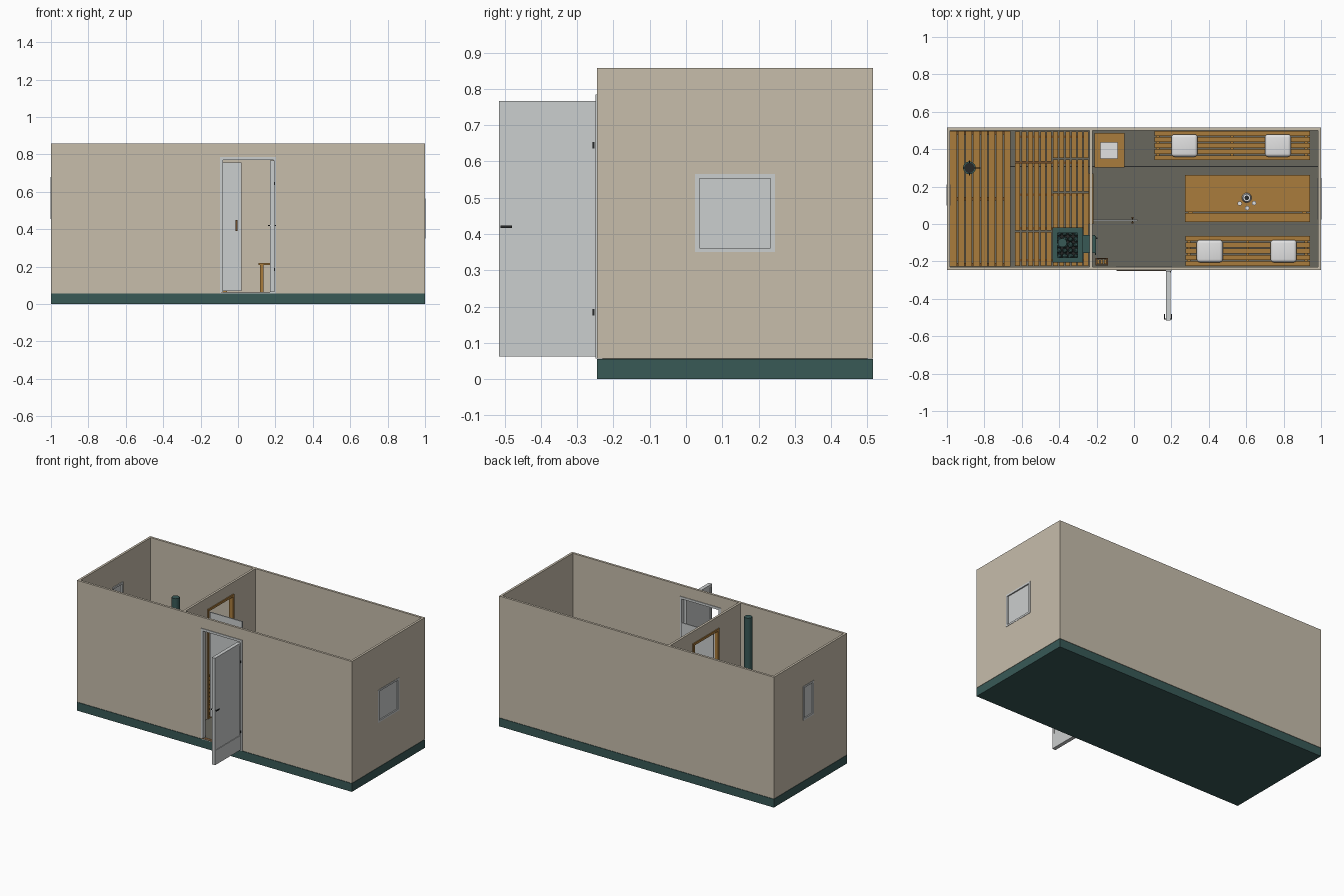
import bpy, bmesh, math, random
from mathutils import Matrix, Vector

if "Cube" in bpy.data.objects:
    bpy.data.objects.remove(bpy.data.objects["Cube"])

random.seed(4)


def mat(name, r, g, b):
    m = bpy.data.materials.new(name)
    m.diffuse_color = (r, g, b, 1)
    m.use_nodes = True
    m.node_tree.nodes["Principled BSDF"].inputs["Base Color"].default_value = m.diffuse_color
    return m


BEIGE = mat("beige wall", .57, .51, .41)
TEAL = mat("dark teal", .04, .10, .094)
WOOD = mat("warm wood", .40, .20, .045)
DARKWOOD = mat("dark wood", .16, .075, .025)
WHITE = mat("light grey paint", .60, .62, .62)
CUSHION = mat("white fabric", .76, .76, .76)
FLOOR = mat("grey floor", .14, .135, .11)
BLACK = mat("black metal", .02, .022, .022)


def finish(name, bm, material, smooth=False):
    bmesh.ops.recalc_face_normals(bm, faces=bm.faces)
    me = bpy.data.meshes.new(name)
    bm.to_mesh(me)
    bm.free()
    ob = bpy.data.objects.new(name, me)
    bpy.context.collection.objects.link(ob)
    me.materials.append(material)
    if smooth:
        bpy.ops.object.select_all(action='DESELECT')
        ob.select_set(True)
        bpy.context.view_layer.objects.active = ob
        bpy.ops.object.shade_smooth_by_angle(angle=math.radians(40))
    return ob


def boxes(name, material, *extents):
    """One object from boxes given as (x0, x1, y0, y1, z0, z1)."""
    bm = bmesh.new()
    for x0, x1, y0, y1, z0, z1 in extents:
        m = Matrix.Translation(((x0+x1)/2, (y0+y1)/2, (z0+z1)/2)) \
            @ Matrix.Diagonal((x1-x0, y1-y0, z1-z0, 1))
        bmesh.ops.create_cube(bm, size=1, matrix=m)
    return finish(name, bm, material)


def ring(name, material, axis, t0, t1, outer, hole):
    """Plate from t0 to t1 along an axis, with a rectangular hole (u0, u1, v0, v1)."""
    bm = bmesh.new()
    def corners(r, t):
        out = []
        for u, v in ((r[0], r[2]), (r[1], r[2]), (r[1], r[3]), (r[0], r[3])):
            co = {'X': (t, u, v), 'Y': (u, t, v), 'Z': (u, v, t)}[axis]
            out.append(bm.verts.new(co))
        return out
    loops = [corners(outer, t0), corners(outer, t1), corners(hole, t1), corners(hole, t0)]
    for k in range(4):
        a, b = loops[k], loops[(k+1) % 4]
        for i in range(4):
            j = (i+1) % 4
            bm.faces.new((a[i], a[j], b[j], b[i]))
    return finish(name, bm, material)


def cylinder(name, material, x, y, z0, z1, r, r2=None, sides=20):
    bm = bmesh.new()
    bmesh.ops.create_cone(bm, cap_ends=True, segments=sides, radius1=r, radius2=r2 or r,
                          depth=z1-z0, matrix=Matrix.Translation((x, y, (z0+z1)/2)))
    return finish(name, bm, material, True)


def slats(x0, x1, y0, y1, z0, z1, n, gap, along):
    """Extents of n parallel boards running along 'X' or 'Y'."""
    a, b = (y0, y1) if along == 'X' else (x0, x1)
    w = (b - a - gap*(n-1)) / n
    for i in range(n):
        s = a + i*(w+gap)
        yield (x0, x1, s, s+w, z0, z1) if along == 'X' else (s, s+w, y0, y1, z0, z1)


# Base and floor
boxes("base", TEAL, (-1, 1, -.245, .515, 0, .055))
boxes("floor", FLOOR, (-.985, .985, -.23, .5, .05, .06))
boxes("floor_seam", BLACK, (-.66, .985, .305, .311, .058, .062))

# Outer walls and partition
LO, HI = .057, .857
ring("front_wall", BEIGE, 'Y', -.245, -.23, (-1, 1, LO, HI), (-.09, .2, .06, .78))
boxes("back_wall", BEIGE, (-1, 1, .5, .515, LO, HI))
ring("right_wall", BEIGE, 'X', .985, 1, (-.23, .5, LO, HI), (.035, .235, .36, .555))
ring("left_wall", BEIGE, 'X', -1, -.985, (-.23, .5, LO, HI), (.11, .2, .465, .67))
ring("partition", BEIGE, 'X', -.237, -.222, (-.23, .5, LO, HI), (.01, .26, .06, .77))

# Windows
for side, s, (a, b, c, d) in (("right", 1, (.025, .245, .35, .565)),
                              ("left", -1, (.1, .21, .455, .68))):
    e = .012
    x0, x1 = sorted((s*.98, s*1.002))
    ring(side + "_window_frame", WHITE, 'X', x0, x1, (a, b, c, d), (a+e, b-e, c+e, d-e))
    boxes(side + "_window_pane", WHITE, (s*.992-.002, s*.992+.002, a+e, b-e, c+e, d-e))

# Front door, standing open
ring("front_door_frame", WHITE, 'Y', -.249, -.226, (-.095, .203, .057, .785), (-.08, .19, .064, .77))
boxes("threshold", DARKWOOD, (-.09, .17, -.25, -.23, .06, .064))
boxes("front_door_leaf", WHITE, (.174, .19, -.515, -.25, .063, .766))
for s, x0, x1 in (("outer", .19, .194), ("inner", .17, .174)):
    ring(s + "_door_trim", WHITE, 'X', x0, x1, (-.515, -.25, .063, .766), (-.5, -.258, .158, .75))
boxes("front_door_handle", BLACK, (.162, .202, -.511, -.505, .417, .423),
      (.198, .203, -.511, -.48, .417, .423), (.161, .166, -.511, -.48, .417, .423))
boxes("front_door_hinges", BLACK, *[(.188, .197, -.258, -.252, z, z+.018) for z in (.175, .635)])

# Inner door with wooden frame, standing open
ring("inner_door_frame", WOOD, 'X', -.243, -.216, (.0, .27, .057, .78), (.014, .256, .064, .765))
boxes("inner_door_leaf", WHITE, (-.216, .018, .017, .024, .07, .757))
boxes("inner_door_handle", DARKWOOD, (-.014, -.003, .003, .012, .39, .45),
      (-.014, -.003, .029, .038, .39, .45), (-.011, -.006, .003, .038, .4, .406),
      (-.011, -.006, .003, .038, .434, .44))

# Sauna bench and duckboards
boxes("sauna_bench", WOOD, *slats(-.983, -.66, -.228, .498, .285, .3, 8, .005, 'Y'))
boxes("sauna_bench_frame", DARKWOOD,
      *[(-.983, -.665, y, y+.02, .255, .285) for y in (-.228, .125, .478)],
      *[(-.69, -.67, y, y+.02, .06, .255) for y in (-.228, .125, .478)])
boards = []
for x0, x1, cuts in ((-.635, -.44, (-.228, -.04, .33, .498)), (-.433, -.243, (-.228, .17, .35, .498))):
    for y0, y1 in zip(cuts, cuts[1:]):
        boards += slats(x0, x1, y0+.004, y1-.004, .066, .076, 6, .007, 'Y')
boxes("duckboards", WOOD, *boards)
boxes("duckboard_battens", DARKWOOD,
      *[(-.635, -.243, y, y+.014, .06, .066) for y in (-.2, -.03, .15, .32, .46)])

# Stove with stones, fire tunnel and flue
ring("stove_body", TEAL, 'Z', .08, .32, (-.43, -.28, -.2, -.025), (-.415, -.295, -.185, -.04))
ring("stove_rim", TEAL, 'Z', .315, .326, (-.436, -.274, -.206, -.019), (-.408, -.302, -.178, -.047))
boxes("stove_core", BLACK, (-.416, -.294, -.186, -.039, .085, .29))
boxes("stove_feet", BLACK, *[(x, x+.015, y, y+.015, .06, .08)
                             for x in (-.425, -.3) for y in (-.195, -.045)])
bm = bmesh.new()
for i in range(4):
    for j in range(5):
        p = Vector((-.4+i*.03, -.172+j*.03, .298+random.uniform(0, .012)))
        rot = Matrix.Rotation(random.uniform(0, 3), 4, (1, 1, .5))
        bmesh.ops.create_icosphere(bm, subdivisions=1, radius=random.uniform(.013, .018),
                                   matrix=Matrix.Translation(p) @ rot)
finish("stove_stones", bm, TEAL)
cylinder("flue", TEAL, -.383, -.10, .28, .856, .024)
boxes("fire_tunnel", TEAL, (-.282, -.208, -.155, -.06, .1, .24))
boxes("fire_door", TEAL, (-.209, -.202, -.165, -.065, .1, .245))
boxes("fire_door_handle", BLACK, (-.202, -.194, -.08, -.072, .15, .19))

# Bucket and ladle on the sauna bench
cylinder("bucket", TEAL, -.88, .30, .3, .36, .026, .034)
cylinder("bucket_water", BLACK, -.88, .30, .359, .362, .027)
boxes("ladle", BLACK, (-.915, -.82, .297, .303, .364, .369), (-.883, -.877, .26, .34, .364, .369))

# Firewood box
ring("firewood_box", DARKWOOD, 'Z', .06, .13, (-.205, -.14, -.222, -.182), (-.199, -.146, -.216, -.188))
boxes("firewood", WOOD, *slats(-.197, -.148, -.214, -.19, .062, .145, 3, .005, 'Y'))


# Slatted seats with legs and cushions
def seat(name, x0, x1, y0, y1, cushions):
    boxes(name, WOOD, *slats(x0, x1, y0, y1, .208, .22, 5, .007, 'X'))
    posts = (x0+.008, (x0+x1)/2-.01, x1-.028)
    boxes(name + "_legs", WOOD,
          *[(x, x+.018, y, y+.018, .06, .208) for x in posts for y in (y0+.006, y1-.024)],
          *[(x, x+.018, y0+.006, y1-.006, .19, .208) for x in posts])
    for i, x in enumerate(cushions):
        c = boxes(f"{name}_cushion_{i+1}", CUSHION,
                  (x-.07, x+.07, (y0+y1)/2-.06, (y0+y1)/2+.06, .22, .258))
        bev = c.modifiers.new("rounding", 'BEVEL')
        bev.width, bev.segments = .017, 4
        for p in c.data.polygons:
            p.use_smooth = True


seat("back_seat", .11, .94, .342, .497, (.27, .77))
seat("front_seat", .275, .94, -.225, -.065, (.405, .80))

# Table
boxes("table_top", WOOD, (.272, .94, .01, .06, .303, .32), (.272, .94, .063, .262, .303, .32))
boxes("table_legs", WOOD, *[(x, x+.025, y, y+.025, .06, .303) for x in (.29, .897) for y in (.03, .217)],
      *[(x, x+.025, .03, .242, .275, .303) for x in (.29, .897)])

# Jug and cups
cylinder("jug", CUSHION, .603, .14, .32, .375, .026, .02)
cylinder("jug_lid", BLACK, .603, .14, .375, .379, .012)
for i, (x, y) in enumerate(((.565, .11), (.642, .112), (.605, .085))):
    cylinder(f"cup_{i+1}", CUSHION, x, y, .32, .342, .009, .012, 12)

# Wash cabinet with basin
boxes("wash_cabinet", WOOD, (-.205, -.058, .312, .482, .06, .325))
ring("wash_cabinet_top", WOOD, 'Z', .325, .34, (-.212, -.05, .302, .487), (-.178, -.088, .35, .437))
boxes("basin", CUSHION, (-.178, -.088, .35, .437, .326, .331))
